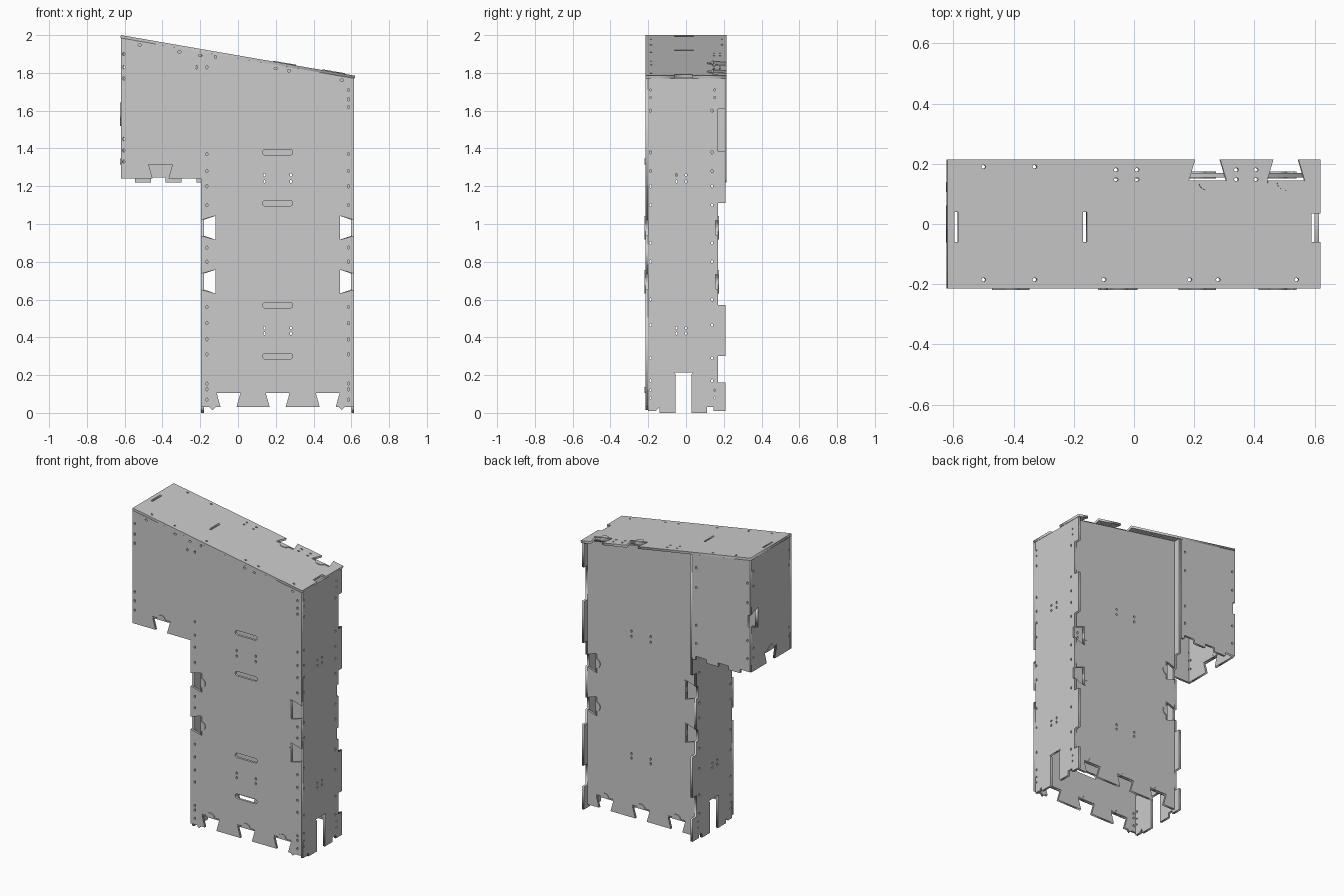
import bpy, math
from mathutils import Matrix, Vector as V

if "Cube" in bpy.data.objects:
    bpy.data.objects.remove(bpy.data.objects["Cube"])

T = 0.015                      # sheet thickness
SLOPE = 0.215 / 1.24
ROOF = math.atan(SLOPE)


def roof(x):
    return 2.0 - SLOPE * (x + 0.62) - T * 1.02


# ---- helpers -------------------------------------------------------------
def sheet(name, loops, plane, thick=T):
    """Flat plate: first loop is the outline, the others are holes."""
    cu = bpy.data.curves.new(name, 'CURVE')
    cu.dimensions = '2D'
    cu.fill_mode = 'BOTH'
    cu.extrude = thick / 2
    for loop in loops:
        s = cu.splines.new('POLY')
        s.points.add(len(loop) - 1)
        for p, q in zip(s.points, loop):
            p.co = (q[0], q[1], 0, 1)
        s.use_cyclic_u = True
    tmp = bpy.data.objects.new(name + "_curve", cu)
    bpy.context.collection.objects.link(tmp)
    dg = bpy.context.evaluated_depsgraph_get()
    me = bpy.data.meshes.new_from_object(tmp.evaluated_get(dg))
    bpy.data.objects.remove(tmp)
    me.transform(plane)
    me.name = name
    ob = bpy.data.objects.new(name, me)
    bpy.context.collection.objects.link(ob)
    return ob


def frame(u, v, o):
    u, v = V(u), V(v)
    n = u.cross(v)
    m = Matrix((u, v, n)).transposed().to_4x4()
    m.translation = o
    return m


def xz(y):
    return frame((1, 0, 0), (0, 0, 1), (0, y, 0))


def yz(x):
    return frame((0, 1, 0), (0, 0, 1), (x, 0, 0))


def hole(c, w=0.012, h=0.018):
    return [(c[0] + w / 2 * math.cos(a), c[1] + h / 2 * math.sin(a))
            for a in [math.tau * (i + .5) / 8 for i in range(8)]]


def rect(u0, v0, u1, v1):
    return [(u0, v0), (u1, v0), (u1, v1), (u0, v1)]


def slot(u, v, length=0.16, h=0.03):
    r, k = h / 2, length / 2 - h / 2
    return [(u + (k if math.cos(a) > 0 else -k) + r * math.cos(a), v + r * math.sin(a))
            for a in [math.tau * (i + .5) / 20 for i in range(20)]]


def dove(c, d, n, latches, depth=0.075):
    """Dovetail notch points along edge direction d, cut towards n."""
    c, d, n = V(c), V(d), V(n)
    e = c + n * depth
    arc = [e + n * .008 + d * (.03 * math.cos(a)) + n * (.025 * math.sin(a))
           for a in [math.pi * i / 12 for i in range(13)]]
    latches.append([e - d * .062, e + d * .062, e + d * .062 + n * .008]
                   + arc + [e - d * .062 + n * .008])
    return [c - d * .042, e - d * .063, e + d * .063, c + d * .042]


def latch_parts(name, latches, plane):
    if latches:
        sheet(name, latches, plane, T + .008)


R, L, U, D = (1, 0), (-1, 0), (0, 1), (0, -1)
ROWS = [.07, .125, .155, .31, .39, .475, .56, .8, .875, 1.1, 1.2, 1.28, 1.37]
FOOT_X, SIDE_Z = (-.05, .21, .475), (.695, .98)
QUAD = [(x, z) for x in (.14, .28) for z in (.42, .45, 1.225, 1.26)]

# ---- front panel (L-shaped) ----------------------------------------------
lat = []
out = [(-.62, roof(-.62)), (-.62, 1.24)]
out += dove((-.41, 1.24), R, U, lat)
out += [(-.195, 1.24)]
for z in SIDE_Z[::-1]:
    out += dove((-.195, z), D, R, lat)
out += [(-.195, .03), (-.15, .03), (-.135, .015), (-.12, .03)]
for x in FOOT_X:
    out += dove((x, .03), R, U, lat)
out += [(.535, .03), (.55, .015), (.565, .03), (.615, .03)]
for z in SIDE_Z:
    out += dove((.615, z), U, L, lat)
out += [(.615, roof(.615))]
hs = [hole((x, z)) for x in (-.165, .585) for z in ROWS]
hs += [hole((.585, z)) for z in (1.62, 1.66, 1.71)]
hs += [hole((-.605, z)) for z in (1.33, 1.39, 1.45, 1.77, 1.83, 1.9)]
hs += [hole(p) for p in QUAD + [(-.22, 1.83), (-.165, 1.83), (-.12, 1.885)]]
hs += [hole((x, roof(x) - .02), .02, .012) for x in (-.52, -.31, -.2, .2, .27, .55)]
hs += [slot(.21, z) for z in (.3, .57, 1.11, 1.38)]
sheet("front_panel", [out] + hs, xz(-.2075))
latch_parts("front_latches", lat, xz(-.2075))

# ---- column back panel ---------------------------------------------------
lat = []
out = [(-.18, roof(-.18))]
for z in SIDE_Z[::-1]:
    out += dove((-.18, z), D, R, lat, .06)
out += [(-.18, .03)]
for x in FOOT_X:
    out += dove((x, .03), R, U, lat)
out += [(.6, .03)]
for z in SIDE_Z:
    out += dove((.6, z), U, L, lat, .06)
out += [(.6, roof(.6))]
hs = [hole(p) for p in QUAD]
sheet("column_back_panel", [out] + hs, xz(.1625))
latch_parts("column_back_latches", lat, xz(.1625))


# ---- column side walls with back tabs and base cable slot ----------------
def side_wall(name, x, top, upper_tabs):
    o = [(-.2, top), (-.2, .03), (-.2, .01), (-.16, .01), (-.14, .03), (-.14, 0),
         (-.055, 0), (-.055, .205), (-.065, .215), (.04, .215), (.03, .205),
         (.03, 0), (.11, 0), (.11, .03), (.145, .03), (.145, .01), (.21, .01),
         (.21, .16), (.17, .16), (.17, .30), (.21, .30), (.21, .57), (.17, .57)]
    for z in SIDE_Z:
        o += [(.17, z - .038), (.155, z - .038), (.155, z + .038), (.17, z + .038)]
    o += [(.17, 1.11), (.21, 1.11)]
    if upper_tabs:
        o += [(.21, 1.385), (.17, 1.385), (.17, 1.61), (.21, 1.61)]
    o += [(.21, top)]
    zs = [.17, .29, .465, .6, .8, .9, 1.1, 1.2, 1.28, 1.38, 1.6]
    h = [hole((y, z)) for y in (-.188, .138) for z in zs]
    h += [hole((y, z), .01, .012) for y in (-.188, .152) for z in (.08, .12, 1.67, 1.71)]
    h += [hole((y, z)) for y in (-.05, 0) for z in (.42, .45, 1.225, 1.26)]
    sheet(name, [o] + h, yz(x))


side_wall("right_wall", .6075, roof(.615), True)
side_wall("inner_left_wall", -.1875, roof(-.18), False)

# ---- overhanging arm: left end wall --------------------------------------
lat = []
out = [(-.2, roof(-.605)), (-.2, 1.24)]
out += dove((0, 1.24), R, U, lat)
out += [(.2, 1.24)]
out += dove((.2, 1.58), U, L, lat, .06)
out += [(.2, roof(-.605))]
hs = [hole((y, z), .012, .016) for y in (-.188, .18) for z in (1.33, 1.39, 1.8, 1.9)]
sheet("arm_end_wall", [out] + hs, yz(-.6125))
latch_parts("arm_end_latches", lat, yz(-.6125))

# ---- arm back panel with toothed lower edge ------------------------------
out = [(-.62, roof(-.62)), (-.62, 1.62), (-.605, 1.62), (-.605, 1.54),
       (-.62, 1.54), (-.62, 1.245)]
for a, b in ((-.545, -.46), (-.385, -.3), (-.22, -.195)):
    out += [(a, 1.245), (a, 1.22), (b, 1.22), (b, 1.245)]
out += [(-.195, roof(-.195))]
hs = [hole((x, z)) for x in (-.6, -.225) for z in (1.33, 1.45, 1.7, 1.83)]
sheet("arm_back_panel", [out] + hs, xz(.2075))

# ---- sloping roof --------------------------------------------------------
C = math.cos(ROOF)
udir = V((C, 0, -math.sin(ROOF)))
nrm = V((math.sin(ROOF), 0, C))
plane = frame(udir, (0, 1, 0), V((-.62, 0, 2.0)) - nrm * T / 2)


def ru(x):
    return (x + .62) / C


lat = []
out = [(0, -.215), (ru(.62), -.215), (ru(.62), -.06), (ru(.59), -.06),
       (ru(.59), .035), (ru(.62), .035), (ru(.62), .215)]
for x in (.505, .245):
    out += dove((ru(x), .215), L, D, lat, .07)
out += [(0, .215)]
hs = [hole((ru(x), -.185), .016, .012) for x in (-.5, -.33, -.1, .185, .28, .54)]
hs += [hole((ru(x), .19), .016, .012) for x in (-.5, -.33)]
hs += [hole((ru(x), y), .016, .012) for x in (-.06, .01, .34, .405) for y in (.148, .18)]
for x in (-.59, -.163):
    a, b = ru(x - .006), ru(x + .006)
    hs.append([(a, -.06), (b, -.06), (b, .04), (a, .04)])
sheet("roof_panel", [out] + hs, plane)
latch_parts("roof_latches", lat, plane)
